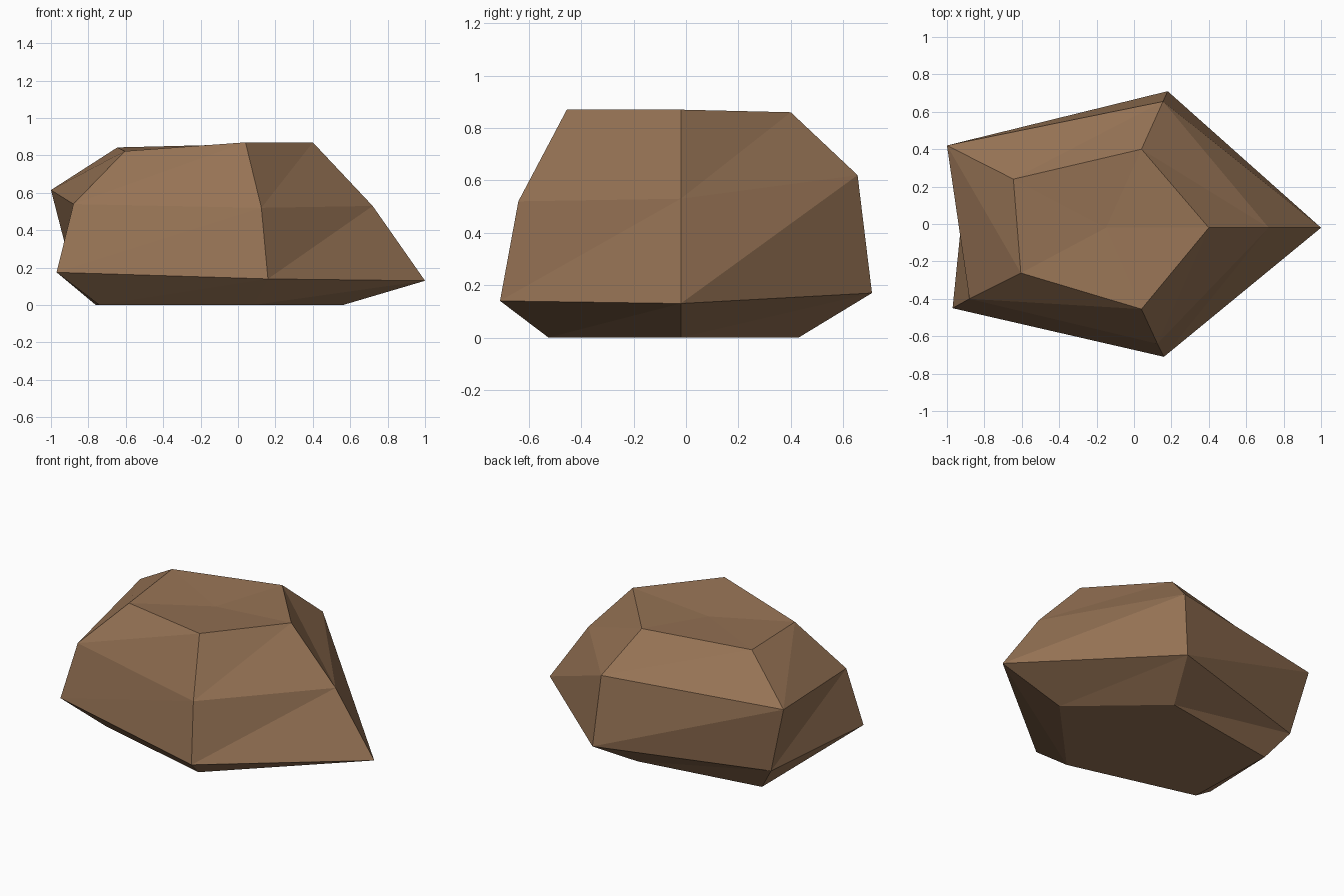
import bpy, bmesh

if "Cube" in bpy.data.objects:
    bpy.data.objects.remove(bpy.data.objects["Cube"])

# One brown for the whole rock
stone = bpy.data.materials.new("brown_stone")
stone.diffuse_color = (0.305, 0.171, 0.090, 1)
stone.use_nodes = True
stone.node_tree.nodes["Principled BSDF"].inputs["Base Color"].default_value = stone.diffuse_color

# Irregular five-sided rings from the base up, counter-clockwise from the right tip
RINGS = [
    [(.56, -.02, 0), (.05, .43, 0), (-.76, .30, 0), (-.74, -.31, 0), (.08, -.525, 0)],
    [(1.0, -.02, .13), (.18, .71, .17), (-.885, .385, .17), (-.97, -.45, .175), (.16, -.71, .14)],
    [(.72, -.02, .53), (.155, .655, .62), (-1.0, .42, .615), (-.88, -.40, .54), (.125, -.64, .52)],
    [(.40, -.02, .87), (.04, .40, .86), (-.645, .24, .843), (-.605, -.262, .823), (.04, -.455, .87)],
]
TOP_CENTRE = (-.15, -.02, .83)

bm = bmesh.new()
rings = [[bm.verts.new(p) for p in ring] for ring in RINGS]
centre = bm.verts.new(TOP_CENTRE)

# Side bands, each quad split along the same diagonal
for low, high in zip(rings, rings[1:]):
    for i in range(5):
        j = (i + 1) % 5
        bm.faces.new((low[i], low[j], high[j]))
        bm.faces.new((low[i], high[j], high[i]))

# Flat base and slightly dished top
bm.faces.new(rings[0][::-1])
for i in range(5):
    bm.faces.new((rings[-1][i], rings[-1][(i + 1) % 5], centre))

bm.normal_update()
mesh = bpy.data.meshes.new("rock")
bm.to_mesh(mesh)
bm.free()
mesh.materials.append(stone)
bpy.context.collection.objects.link(bpy.data.objects.new("rock", mesh))
